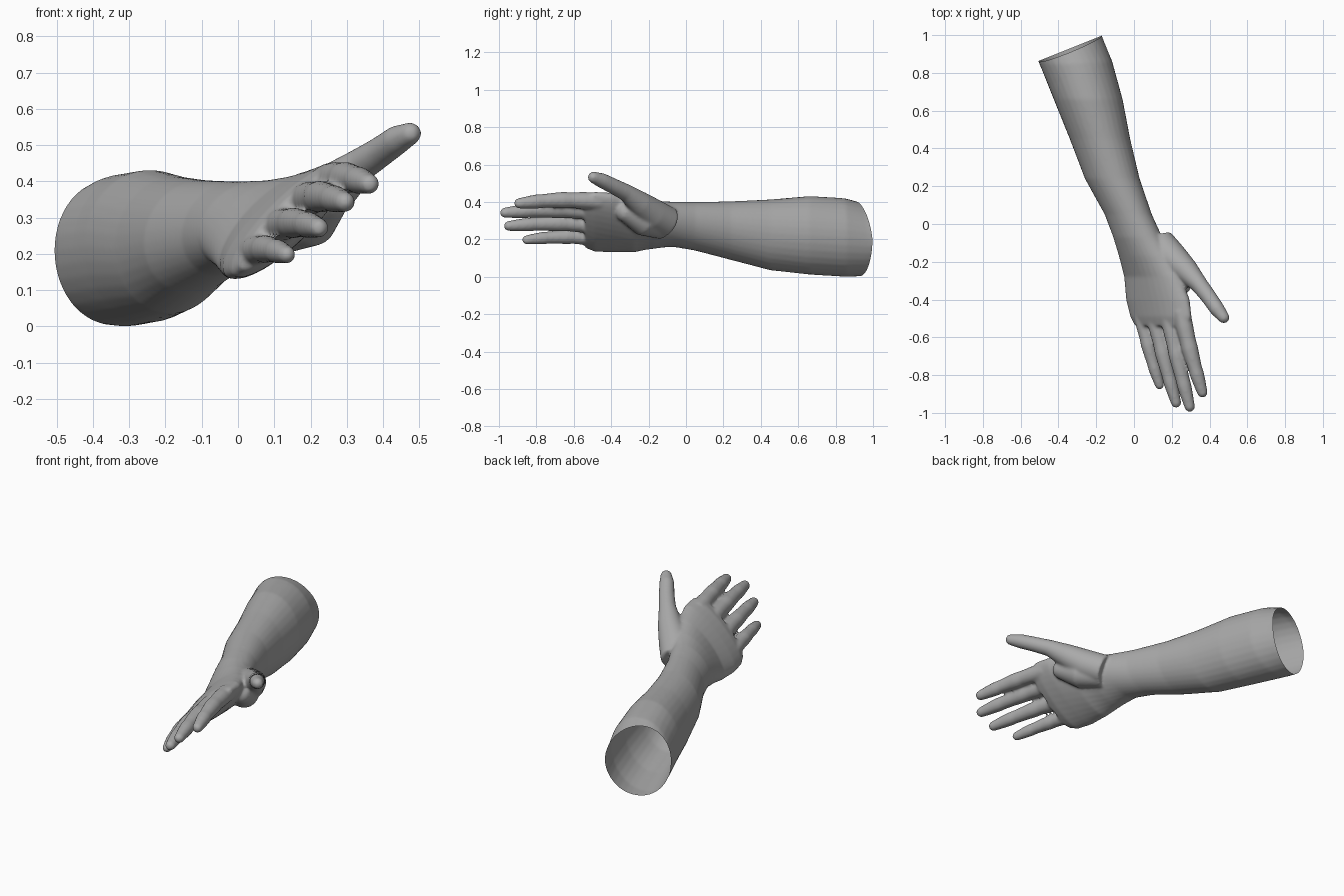
import bpy, bmesh, math
from mathutils import Vector

cube = bpy.data.objects.get("Cube")
if cube:
    bpy.data.objects.remove(cube, do_unlink=True)

SIDES = 32
TURN = [2 * math.pi * i / SIDES for i in range(SIDES)]


def loft(bm, rings):
    """Closed skin through a list of point rings."""
    loops = [[bm.verts.new(p) for p in ring] for ring in rings]
    for a, b in zip(loops, loops[1:]):
        for i in range(SIDES):
            j = (i + 1) % SIDES
            bm.faces.new((a[i], a[j], b[j], b[i]))
    bm.faces.new(loops[0][::-1])
    bm.faces.new(loops[-1])


def arm_ring(y, x0, x1, z0, z1, skew):
    """Slanted ellipse filling the given extents."""
    s = math.radians(skew)
    return [Vector(((x0 + x1) / 2 + (x1 - x0) / 2 * math.cos(t), y,
                    (z0 + z1) / 2 + (z1 - z0) / 2 * math.sin(t + s))) for t in TURN]


def digit(bm, points, radii):
    """Round-ended tube through the points."""
    pts = [Vector(p) for p in points]
    rings = []

    def ring(c, d, r):
        u = d.cross(Vector((0, 0, 1))).normalized()
        v = u.cross(d)
        rings.append([c + r * (u * math.cos(t) + v * math.sin(t)) for t in TURN])

    for i, (p, r) in enumerate(zip(pts, radii)):
        d = (pts[min(i + 1, len(pts) - 1)] - pts[max(i - 1, 0)]).normalized()
        ring(p, d, r)
    for k in (25, 50, 70, 86):
        a = math.radians(k)
        ring(pts[-1] + d * radii[-1] * math.sin(a), d, radii[-1] * math.cos(a))
    loft(bm, rings)


bm = bmesh.new()

# forearm, wrist and palm: y, x range, z range, slant
loft(bm, [arm_ring(*row) for row in (
    (1.08, -.58, -.20, .03, .37, 0),
    (.97, -.545, -.16, .005, .395, 0),
    (.86, -.505, -.115, .0, .42, 0),
    (.66, -.425, -.06, .012, .432, 0),
    (.45, -.34, -.02, .035, .414, 3),
    (.24, -.26, .03, .09, .404, 6),
    (.05, -.155, .095, .14, .40, 10),
    (-.07, -.11, .15, .16, .402, 16),
    (-.17, -.08, .20, .15, .41, 30),
    (-.28, -.052, .25, .13, .43, 46),
    (-.40, -.042, .295, .13, .45, 54),
    (-.49, -.02, .305, .135, .455, 58),
    (-.54, .005, .295, .155, .44, 62))])

# fingers: knuckle, tip centre, thickness
for base, tip, size in (
        ((.25, -.46, .403), (.362, -.892, .393), 1),
        ((.18, -.46, .348), (.295, -.967, .343), 1),
        ((.105, -.46, .275), (.223, -.947, .272), .97),
        ((.035, -.46, .205), (.135, -.852, .198), .88)):
    a, b = Vector(base), Vector(tip)
    steps = (0, .2, .36, .46, .56, .7, .78, .86, 1)
    girth = (.047, .046, .042, .044, .041, .037, .038, .035, .028)
    lift = [.012 * math.sin(math.pi * s) for s in steps]
    digit(bm, [a.lerp(b, s) + Vector((-.5, 0, 1)) * h for s, h in zip(steps, lift)],
          [g * size for g in girth])

# thumb and the pad at its root
digit(bm, [(.13, -.10, .29), (.20, -.18, .335), (.28, -.25, .395), (.345, -.32, .45),
           (.395, -.385, .483), (.44, -.45, .515), (.475, -.495, .532)],
      [.085, .085, .065, .046, .042, .04, .031])
digit(bm, [(.12, -.12, .27), (.20, -.23, .30), (.25, -.32, .345)], [.07, .08, .055])

bmesh.ops.recalc_face_normals(bm, faces=bm.faces)
mesh = bpy.data.meshes.new("arm")
bm.to_mesh(mesh)
bm.free()
arm = bpy.data.objects.new("arm", mesh)
bpy.context.collection.objects.link(arm)
bpy.context.view_layer.objects.active = arm
arm.select_set(True)

# fuse the parts into one soft skin
remesh = arm.modifiers.new("fuse", 'REMESH')
remesh.mode = 'VOXEL'
remesh.voxel_size = .008
soften = arm.modifiers.new("soften", 'SMOOTH')
soften.factor = .5
soften.iterations = 8
for name in ("fuse", "soften"):
    bpy.ops.object.modifier_apply(modifier=name)

# open the upper end of the sleeve-like skin
bm = bmesh.new()
bm.from_mesh(arm.data)
bmesh.ops.bisect_plane(bm, geom=bm.verts[:] + bm.edges[:] + bm.faces[:],
                       plane_co=(-.3, .945, .2), plane_no=(-.4, 1, 0), clear_outer=True)
# gentle wave along the open rim
for v in bm.verts:
    near = max(0, 1 - (.945 + .4 * (v.co.x + .3) - v.co.y) / .15)
    v.co.y -= .02 * near * max(0, (v.co.z - .2) / .2)
bm.to_mesh(arm.data)
bm.free()

skin = bpy.data.materials.new("plain_grey")
skin.use_nodes = True
colour = (.4, .4, .4, 1)
skin.diffuse_color = colour
skin.node_tree.nodes["Principled BSDF"].inputs["Base Color"].default_value = colour
arm.data.materials.clear()
arm.data.materials.append(skin)
for p in arm.data.polygons:
    p.material_index = 0
bpy.ops.object.shade_smooth()
